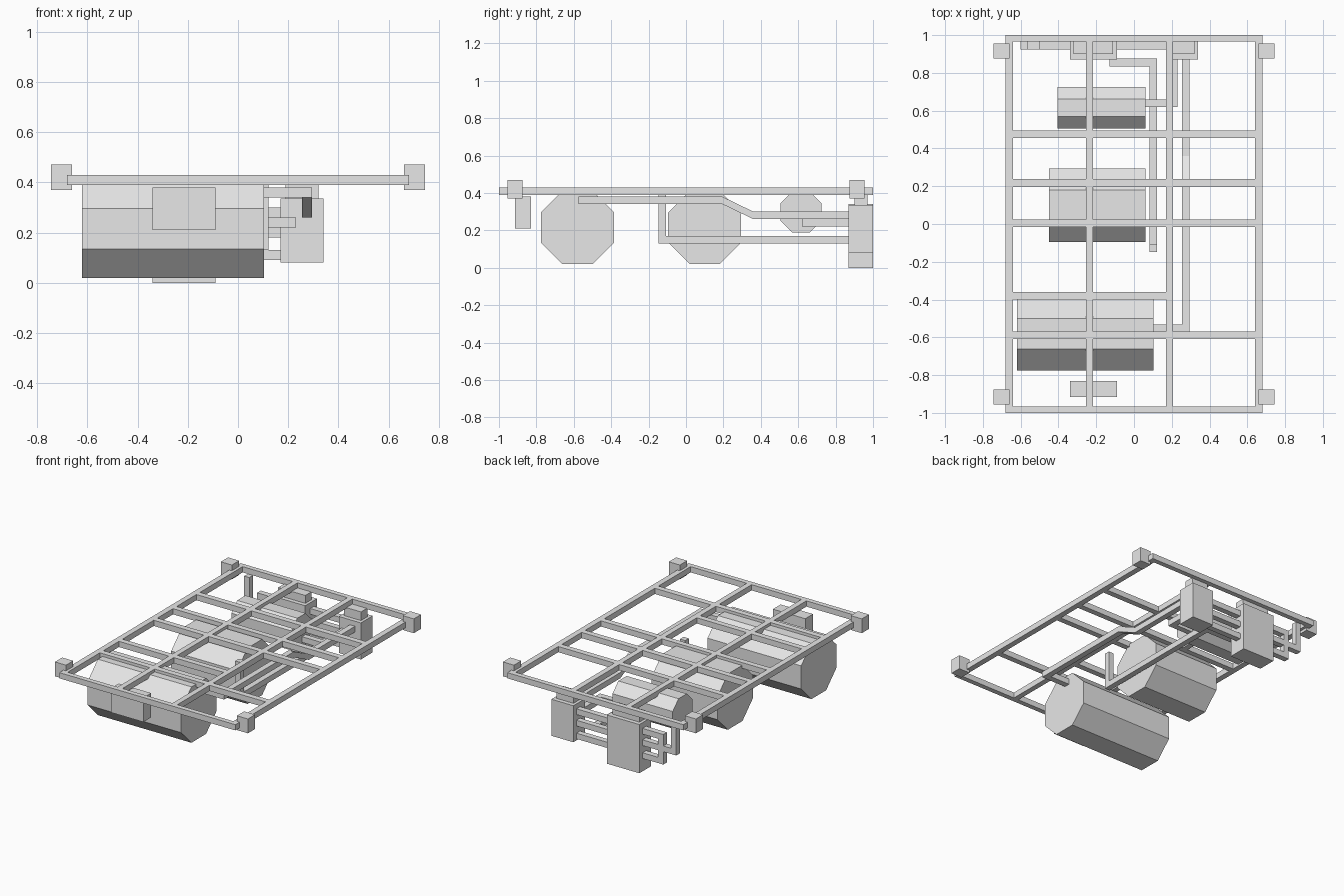
import bpy
import bmesh
from math import pi, cos
from mathutils import Matrix, Vector

default = bpy.data.objects.get("Cube")
if default:
    bpy.data.objects.remove(default, do_unlink=True)

grey = bpy.data.materials.new("light_grey")
grey.use_nodes = True
colour = (0.8, 0.8, 0.8, 1)
grey.diffuse_color = colour
grey.node_tree.nodes["Principled BSDF"].inputs["Base Color"].default_value = colour


def finish(name, bm):
    bmesh.ops.recalc_face_normals(bm, faces=bm.faces)
    mesh = bpy.data.meshes.new(name)
    bm.to_mesh(mesh)
    bm.free()
    mesh.materials.append(grey)
    obj = bpy.data.objects.new(name, mesh)
    bpy.context.collection.objects.link(obj)


def box(name, x, y, z):
    """Box from (min, max) ranges."""
    size = Vector((x[1] - x[0], y[1] - y[0], z[1] - z[0]))
    mid = Vector((sum(x), sum(y), sum(z))) / 2
    bm = bmesh.new()
    bmesh.ops.create_cube(bm, size=1, matrix=Matrix.Translation(mid) @ Matrix.Diagonal(size).to_4x4())
    finish(name, bm)


def tank(name, x, y, z, apothem):
    """Octagonal drum lying along x."""
    bm = bmesh.new()
    radius = apothem / cos(pi / 8)
    place = (Matrix.Translation(((x[0] + x[1]) / 2, y, z))
             @ Matrix.Rotation(pi / 2, 4, 'Y') @ Matrix.Rotation(pi / 8, 4, 'Z'))
    bmesh.ops.create_cone(bm, cap_ends=True, segments=8, radius1=radius,
                          radius2=radius, depth=x[1] - x[0], matrix=place)
    finish(name, bm)


def pipe(name, points, r=0.02):
    """Square pipe of axis-aligned runs, overlapping at bends, flush at open ends."""
    pts = [Vector(p) for p in points]
    ends = (pts[0], pts[-1])
    for i, (a, b) in enumerate(zip(pts, pts[1:])):
        spans = []
        for k in range(3):
            lo, hi = sorted((a, b), key=lambda p: p[k])
            along = hi[k] - lo[k] > 0.001
            spans.append((lo[k] - (0 if along and lo in ends else r),
                          hi[k] + (0 if along and hi in ends else r)))
        box(f"{name}_{i + 1}", *spans)


# Rectangular frame
FZ = (0.39, 0.43)
for side, s in (("right", -1), ("left", 1)):
    box(f"{side}_rail", sorted((s * 0.64, s * 0.68)), (-0.965, 0.965), FZ)
for end, s in (("front", -1), ("back", 1)):
    box(f"{end}_rail", (-0.68, 0.68), sorted((s * 0.965, s)), FZ)
    for side, t in (("right", -1), ("left", 1)):
        box(f"{end}_{side}_corner_block", sorted((t * 0.66, t * 0.745)),
            sorted((s * 0.875, s * 0.955)), (0.37, 0.47))
for i, x in enumerate((-0.235, 0.188)):
    box(f"long_beam_{i + 1}", (x - 0.019, x + 0.019), (-0.965, 0.965), FZ)
for i, (y, end) in enumerate(((0.475, 0.64), (0.217, 0.64), (0.005, 0.64),
                              (-0.38, 0.17), (-0.59, 0.64))):
    box(f"cross_beam_{i + 1}", (-0.64, end), (y - 0.02, y + 0.02), FZ)

# Hanging tanks
tank("front_tank", (-0.62, 0.103), -0.58, 0.215, 0.195)
tank("middle_tank", (-0.45, 0.06), 0.1, 0.215, 0.195)
tank("back_tank", (-0.405, 0.06), 0.615, 0.298, 0.11)

# Equipment boxes and their mounting caps
box("front_box", (-0.34, -0.09), (-0.915, -0.83), (0.21, 0.38))
box("large_back_box", (-0.34, -0.09), (0.87, 1), (0, 0.34))
box("large_box_cap", (-0.32, -0.11), (0.9, 0.97), (0.34, 0.395))
box("small_back_box", (0.17, 0.34), (0.87, 1), (0.08, 0.335))
box("small_box_cap", (0.19, 0.32), (0.9, 0.97), (0.335, 0.395))

# Front tank pipe: level run, sloping drop, level run into the small box
box("front_tank_outlet", (0.1, 0.295), (-0.575, -0.533), (0.34, 0.38))
bm = bmesh.new()
path = ((-0.575, 0.36), (0.195, 0.36), (0.36, 0.28), (0.88, 0.28))
rings = [[bm.verts.new((0.275 + dx * 0.02, y, z + dz * 0.02))
          for dx, dz in ((-1, -1), (1, -1), (1, 1), (-1, 1))] for y, z in path]
for a, b in zip(rings, rings[1:]):
    for k in range(4):
        n = (k + 1) % 4
        bm.faces.new((a[k], a[n], b[n], b[k]))
bm.faces.new(rings[0])
bm.faces.new(rings[-1])
finish("front_tank_pipe", bm)

# Other tank pipes
pipe("middle_tank_pipe", ((0.102, -0.128, 0.39), (0.102, -0.128, 0.15),
                          (0.102, 0.855, 0.15), (-0.13, 0.855, 0.15)))
pipe("back_tank_pipe", ((0.05, 0.64, 0.24), (0.21, 0.64, 0.24), (0.21, 0.88, 0.24)))

# Pipes through the back boxes, with two looped ends
pipe("outer_loop_pipe", ((0.18, 0.945, 0.2), (-0.58, 0.945, 0.2), (-0.58, 0.945, 0.39)))
pipe("inner_loop_pipe", ((0.18, 0.945, 0.11), (-0.48, 0.945, 0.11),
                         (-0.48, 0.945, 0.28), (0.18, 0.945, 0.28)))
